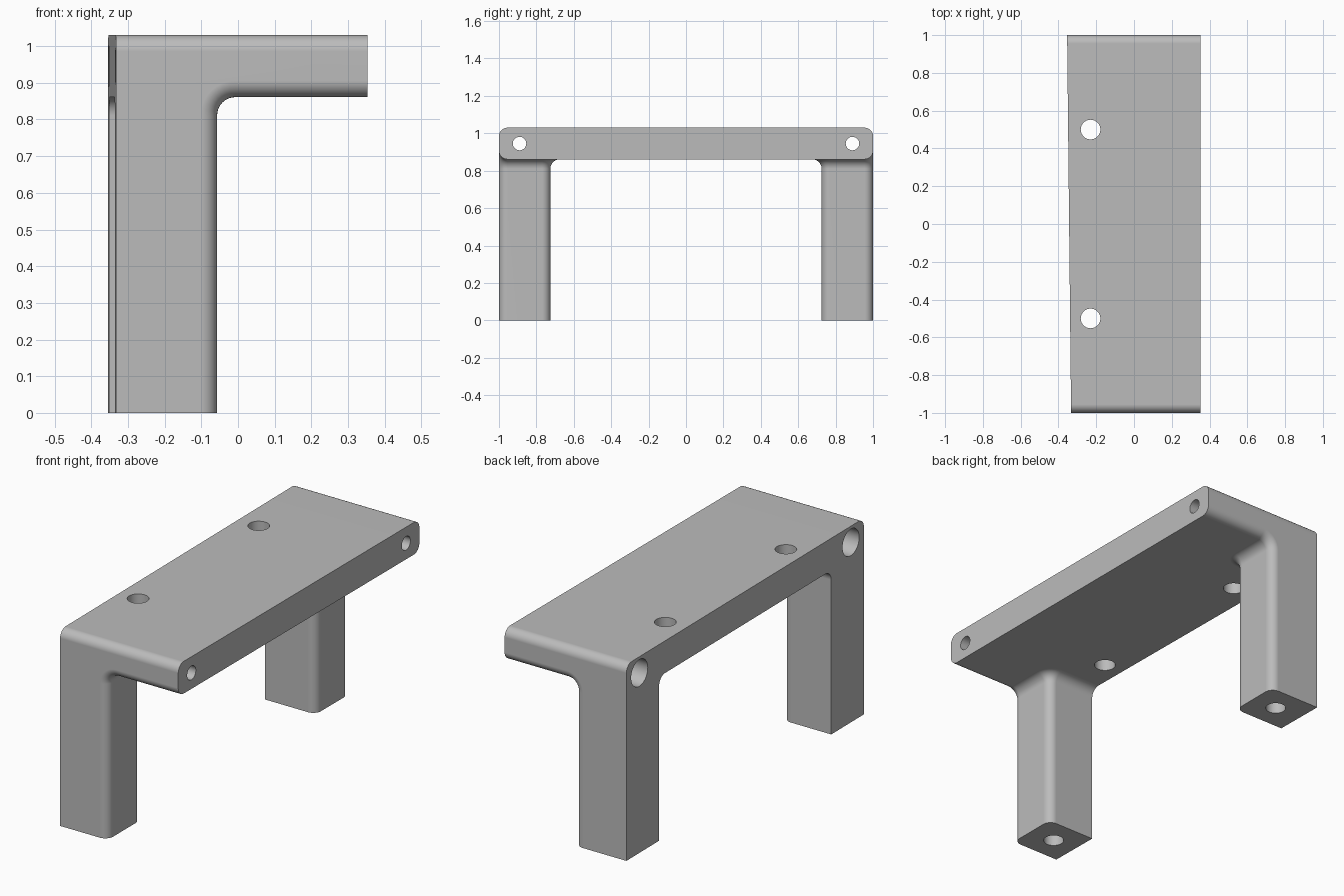
import bpy, bmesh
from math import sin, cos, pi, radians

cube = bpy.data.objects.get("Cube")
if cube:
    bpy.data.objects.remove(cube)

# Main dimensions
LEFT_BACK, LEFT_FRONT, RIGHT = -0.354, -0.333, 0.353
LEG_X, LEG_Y = -0.057, -0.725          # inner faces of the leg
UNDER, TOP = 0.861, 1.03               # shelf underside and top
ROUND, FILLET, STEPS = 0.045, 0.05, 8
XC, YC = LEG_X - ROUND, LEG_Y - ROUND  # axis of the leg's rounded corner
LEFT = -0.34

angles = [pi / 2 * i / STEPS for i in range(STEPS + 1)]
levels = [0] + [UNDER - FILLET + FILLET * sin(a) for a in angles]
flare = [0] + [FILLET - FILLET * cos(a) for a in angles]

bm = bmesh.new()


def face(points):
    bm.faces.new([bm.verts.new(p) for p in points])


def both(points):
    """Add a face and its mirror image across y = 0."""
    face(points)
    face([(x, -y, z) for x, y, z in points])


def bridge(a, b, closed):
    for i in range(len(a) if closed else len(a) - 1):
        j = (i + 1) % len(a)
        both([a[i], a[j], b[j], b[i]])


def l_section(y, o):
    """L-shaped outline at depth y, drawn in by o at the rounded rim."""
    pts = [(LEG_X - o, y, 0)]
    pts += [(LEG_X + FILLET - (FILLET + o) * cos(a), y,
             UNDER - FILLET + (FILLET + o) * sin(a)) for a in angles]
    pts += [(RIGHT, y, UNDER + o), (RIGHT, y, TOP - o), (LEFT, y, TOP - o)]
    return pts + [(LEFT, y, z) for z in reversed(levels)]


def leg_section(z, d):
    """Inner part of the leg at height z, flared out by d."""
    r = ROUND + d
    arc = [(XC + r * cos(a), YC + r * sin(a), z) for a in angles]
    return arc + [(LEFT, YC + r, z), (LEFT, YC, z)]


# Outer part of each end, with rounded rim
ends = [l_section(-1 + ROUND * (1 - cos(a)), ROUND * (1 - sin(a))) for a in angles]
ends.append(l_section(YC, 0))
both(ends[0])
for a, b in zip(ends, ends[1:]):
    bridge(a, b, True)

# Inner part of each leg, flaring into the shelf
legs = [leg_section(z, d) for z, d in zip(levels, flare)]
both(legs[0])
for a, b in zip(legs, legs[1:]):
    bridge(a, b, False)

# Middle of the shelf
foot = legs[-1][:-1]
back_foot = [(x, -y, z) for x, y, z in reversed(foot)]
face([(RIGHT, YC, UNDER)] + foot + back_foot + [(RIGHT, -YC, UNDER)])
face([(LEFT, YC, TOP), (LEFT, YC, UNDER), foot[-1], back_foot[0],
      (LEFT, -YC, UNDER), (LEFT, -YC, TOP)])
face([(RIGHT, y, z) for y, z in ((YC, UNDER), (-YC, UNDER), (-YC, TOP), (YC, TOP))])
face([(x, y, TOP) for x, y in ((LEFT, YC), (RIGHT, YC), (RIGHT, -YC), (LEFT, -YC))])

bmesh.ops.remove_doubles(bm, verts=bm.verts, dist=0.0001)
# Slightly slanted mounting face
for v in bm.verts:
    if abs(v.co.x - LEFT) < 0.001:
        v.co.x = LEFT_FRONT + (LEFT_BACK - LEFT_FRONT) * (v.co.y + 1) / 2
bmesh.ops.recalc_face_normals(bm, faces=bm.faces)

mesh = bpy.data.meshes.new("shelf_bracket")
bm.to_mesh(mesh)
bm.free()
body = bpy.data.objects.new("shelf_bracket", mesh)
bpy.context.collection.objects.link(body)

grey = bpy.data.materials.new("plain grey")
grey.use_nodes = True
grey.diffuse_color = (0.5, 0.5, 0.5, 1)
grey.node_tree.nodes["Principled BSDF"].inputs["Base Color"].default_value = (0.5, 0.5, 0.5, 1)
mesh.materials.append(grey)


def drill(centre, radius, depth, along_x=False):
    """Cut a round hole into the body."""
    bpy.ops.mesh.primitive_cylinder_add(vertices=40, radius=radius, depth=depth, location=centre,
                                        rotation=(0, pi / 2 if along_x else 0, 0))
    cutter = bpy.context.object
    cutter.hide_render = True
    cutter.data.materials.append(grey)
    cut = body.modifiers.new("hole", 'BOOLEAN')
    cut.operation, cut.solver, cut.object = 'DIFFERENCE', 'EXACT', cutter
    bpy.context.view_layer.objects.active = body
    bpy.ops.object.modifier_apply(modifier=cut.name)
    bpy.data.objects.remove(cutter)


for side in (-1, 1):
    drill((-0.23, side * 0.5, 0.95), 0.052, 0.4)           # shelf hole
    drill((0, side * 0.89, 0.945), 0.036, 1, True)         # long screw hole
    drill((-0.3, side * 0.89, 0.945), 0.07, 0.6, True)     # wide screw head hole
    drill((-0.2, side * 0.862, 0), 0.05, 0.6)              # blind foot hole

bpy.ops.object.select_all(action='DESELECT')
body.select_set(True)
bpy.context.view_layer.objects.active = body
bpy.ops.object.shade_smooth_by_angle(angle=radians(30))
weighted = body.modifiers.new("even_shading", 'WEIGHTED_NORMAL')
weighted.keep_sharp = True
